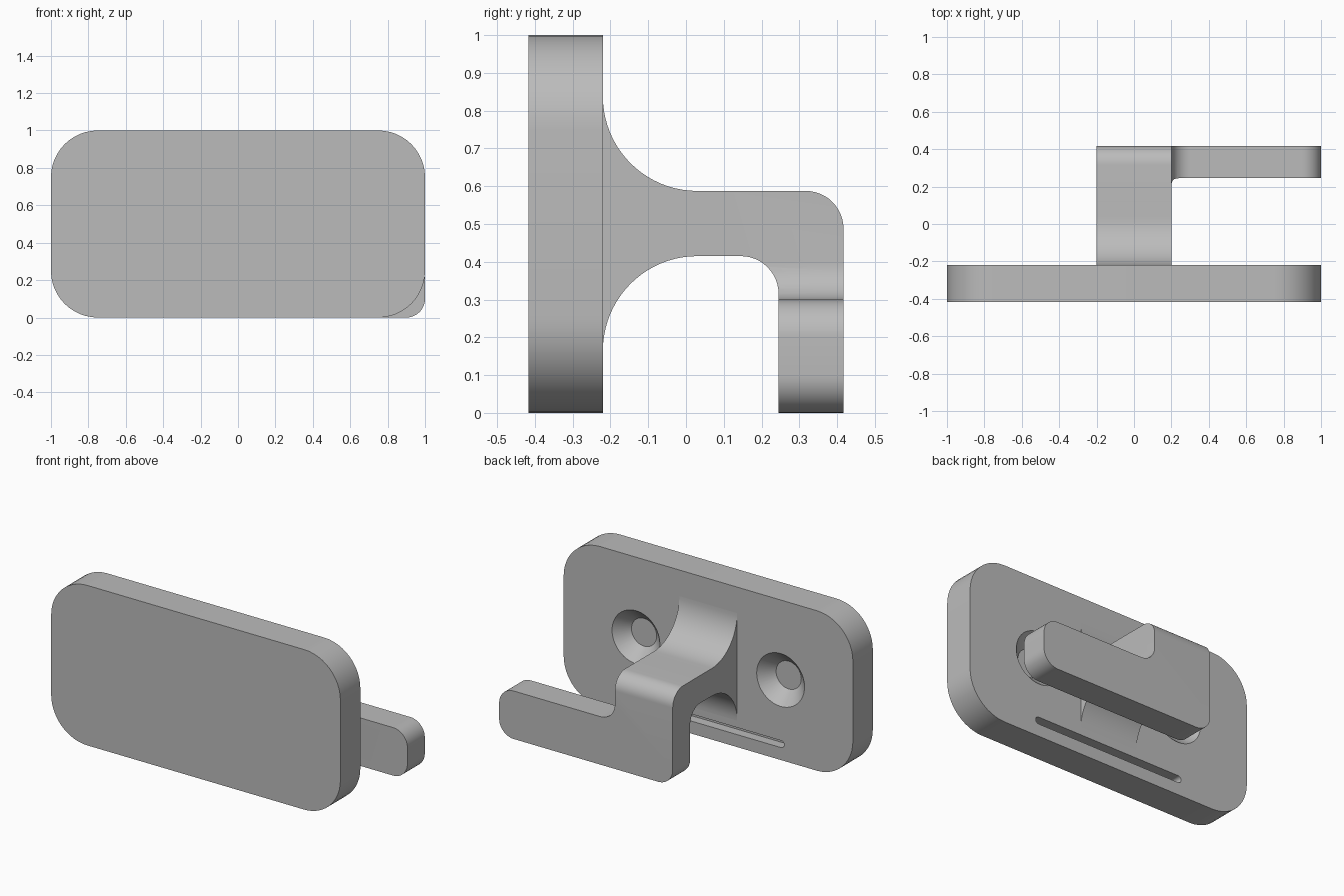
import bpy, bmesh, math
from mathutils import Vector

old = bpy.data.objects.get("Cube")
if old:
    bpy.data.objects.remove(old, do_unlink=True)

grey = bpy.data.materials.new("plain grey")
grey.use_nodes = True
grey.diffuse_color = (0.5, 0.5, 0.5, 1)
grey.node_tree.nodes["Principled BSDF"].inputs["Base Color"].default_value = (0.5, 0.5, 0.5, 1)


def rounded(corners, steps=12):
    """Outline from (a, b, radius) corners, each rounded by a tangent arc."""
    out = []
    for i, (a, b, r) in enumerate(corners):
        p = Vector((a, b))
        if r == 0:
            out.append(p)
            continue
        u = (Vector(corners[i - 1][:2]) - p).normalized()
        v = (Vector(corners[(i + 1) % len(corners)][:2]) - p).normalized()
        # square corners: arc centre lies along both edges
        for k in range(steps + 1):
            t = k / steps * math.pi / 2
            out.append(p + r * (u * (1 - math.sin(t)) + v * (1 - math.cos(t))))
    return out


def prism(name, outline, axis, lo, hi):
    """Extrude an outline along x (outline is y, z) or y (outline is x, z)."""
    bm = bmesh.new()
    ring = [bm.verts.new((lo, p.x, p.y) if axis == "x" else (p.x, lo, p.y)) for p in outline]
    face = bm.faces.new(ring)
    ext = bmesh.ops.extrude_face_region(bm, geom=[face])
    move = (hi - lo, 0, 0) if axis == "x" else (0, hi - lo, 0)
    bmesh.ops.translate(bm, vec=move, verts=[g for g in ext["geom"] if isinstance(g, bmesh.types.BMVert)])
    bmesh.ops.recalc_face_normals(bm, faces=bm.faces)
    return finish(name, bm)


def finish(name, bm):
    mesh = bpy.data.meshes.new(name)
    bm.to_mesh(mesh)
    bm.free()
    mesh.materials.append(grey)
    ob = bpy.data.objects.new(name, mesh)
    bpy.context.collection.objects.link(ob)
    return ob


def cone(name, x, y0, y1, r0, r1):
    """Round cutter running along y."""
    bm = bmesh.new()
    bmesh.ops.create_cone(bm, cap_ends=True, segments=48, radius1=r0, radius2=r1, depth=y1 - y0)
    for v in bm.verts:
        v.co = (x + v.co.x, (y0 + y1) / 2 + v.co.z, 0.5 + v.co.y)
    bmesh.ops.recalc_face_normals(bm, faces=bm.faces)
    return finish(name, bm)


def combine(ob, other, operation):
    """Apply a boolean and remove the second object."""
    mod = ob.modifiers.new("bool", "BOOLEAN")
    mod.operation, mod.solver, mod.object = operation, "EXACT", other
    bpy.context.view_layer.objects.active = ob
    bpy.ops.object.modifier_apply(modifier=mod.name)
    bpy.data.objects.remove(other, do_unlink=True)


FRONT, BACK, END = -0.417, -0.22, 0.417
TOP, UNDER = 0.5875, 0.415

# Mounting plate with rounded corners
R = 0.25
plate = prism("mounting_plate", rounded([(-1, 0, R), (1, 0, R), (1, 1, R), (-1, 1, R)]), "y", FRONT, BACK)

# Countersunk screw holes
for x in (-0.5, 0.5):
    combine(plate, cone("hole_cutter", x, FRONT - 0.1, BACK + 0.1, 0.087, 0.087), "DIFFERENCE")
    combine(plate, cone("sink_cutter", x, BACK - 0.08, BACK + 0.02, 0.087, 0.185), "DIFFERENCE")

# Shallow slot low on the back of the plate
s = 0.022
slot = rounded([(-0.525, 0.1 - s, s), (0.525, 0.1 - s, s), (0.525, 0.1 + s, s), (-0.525, 0.1 + s, s)], 6)
combine(plate, prism("slot_cutter", slot, "y", BACK - 0.06, BACK + 0.1), "DIFFERENCE")

# Arm with large flares where it meets the plate
MID = 0.12
arm = prism("arm", rounded([
    (BACK, UNDER - 0.25, 0), (BACK, UNDER, 0.25), (MID, UNDER, 0),
    (MID, TOP, 0), (BACK, TOP, 0.25), (BACK, TOP + 0.25, 0)], 20), "x", -0.2, 0.2)

# Hook: side outline of the drop crossed with the L-shaped back outline
hook = prism("hook", rounded([
    (MID, UNDER, 0), (0.245, UNDER, 0.1), (0.245, 0, 0),
    (END, 0, 0), (END, TOP, 0.1), (MID, TOP, 0)]), "x", -0.3, 1.1)
ell = prism("hook_outline", rounded([
    (-0.2, 0, 0.1), (1, 0, 0.1), (1, 0.3, 0.1), (0.2, 0.3, 0.1),
    (0.2, 0.7, 0), (-0.2, 0.7, 0)]), "y", 0, 0.6)
combine(hook, ell, "INTERSECT")
combine(arm, hook, "UNION")
arm.name = "arm_and_hook"

# Smooth curves, sharp edges
for ob in (plate, arm):
    bpy.ops.object.select_all(action="DESELECT")
    ob.select_set(True)
    bpy.context.view_layer.objects.active = ob
    bpy.ops.object.shade_smooth_by_angle(angle=math.radians(30))
